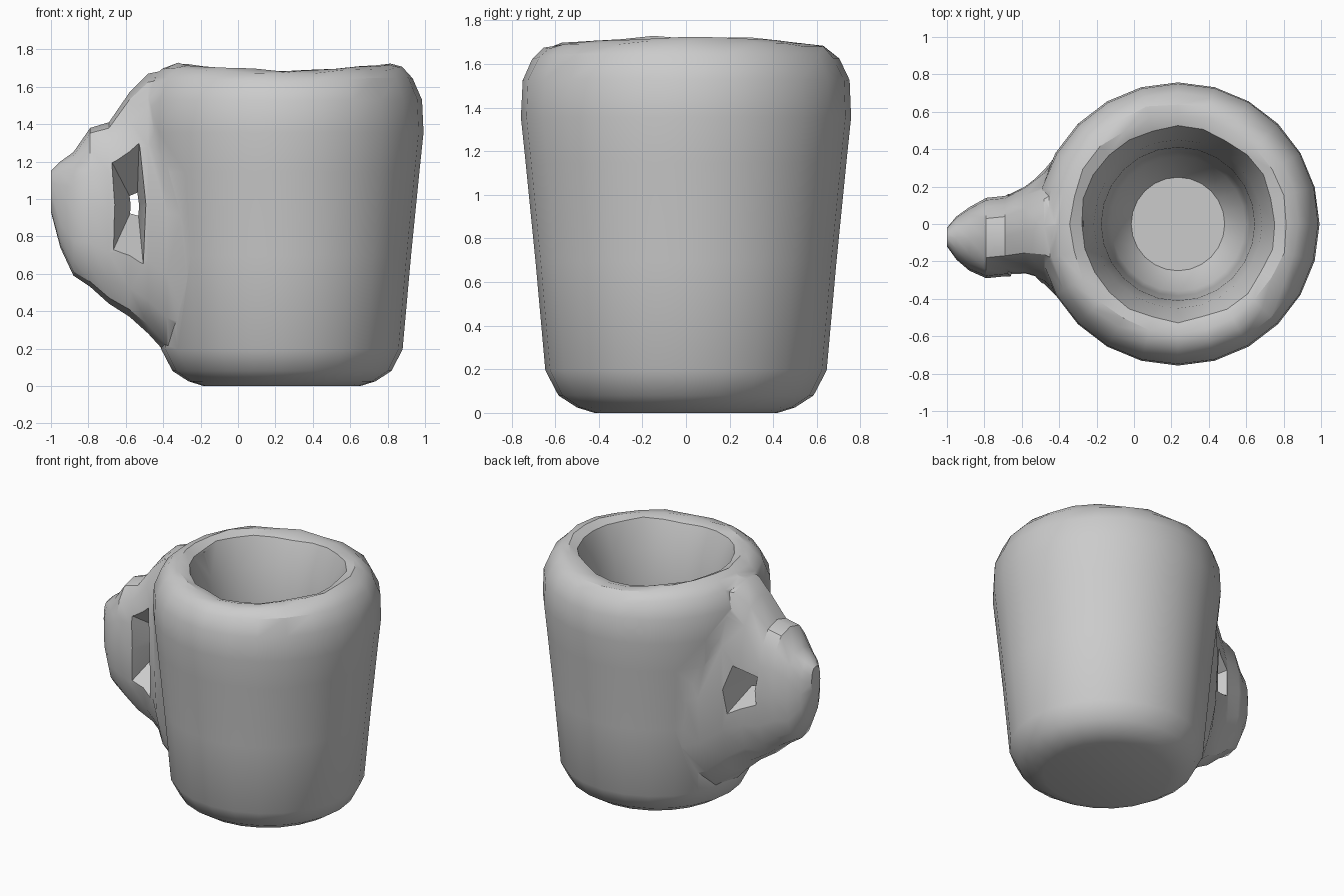
import bpy, bmesh, math, random

random.seed(4)
cube = bpy.data.objects.get("Cube")
if cube:
    bpy.data.objects.remove(cube, do_unlink=True)

# One plain clay colour
clay = bpy.data.materials.new("clay_grey")
clay.use_nodes = True
clay.diffuse_color = (0.6, 0.6, 0.6, 1)
clay.node_tree.nodes["Principled BSDF"].inputs["Base Color"].default_value = (0.6, 0.6, 0.6, 1)


def loft(name, rings):
    """Skin a closed solid through a list of equal-length rings."""
    bm = bmesh.new()
    rows = [[bm.verts.new(p) for p in ring] for ring in rings]
    n = len(rows[0])
    for a, b in zip(rows, rows[1:]):
        for i in range(n):
            j = (i + 1) % n
            bm.faces.new((a[i], a[j], b[j], b[i]))
    bm.faces.new(rows[0])
    bm.faces.new(rows[-1])
    bmesh.ops.recalc_face_normals(bm, faces=bm.faces)
    mesh = bpy.data.meshes.new(name)
    bm.to_mesh(mesh)
    bm.free()
    mesh.materials.append(clay)
    obj = bpy.data.objects.new(name, mesh)
    bpy.context.collection.objects.link(obj)
    return obj


def combine(target, tool, operation):
    """Apply a boolean and discard the tool object."""
    mod = target.modifiers.new("join", 'BOOLEAN')
    mod.operation, mod.object, mod.solver = operation, tool, 'EXACT'
    bpy.context.view_layer.objects.active = target
    bpy.ops.object.modifier_apply(modifier=mod.name)
    bpy.data.objects.remove(tool, do_unlink=True)


# Cup body: outer wall, lumpy rim, funnel mouth, steep inside and sunken floor
CENTRE_X, SIDES = 0.235, 24
profile = [(0.42, 0.005), (0.5, 0.03), (0.585, 0.085), (0.645, 0.2), (0.69, 0.7),
           (0.735, 1.15), (0.757, 1.36), (0.75, 1.53), (0.7, 1.63), (0.645, 1.675),
           (0.58, 1.695), (0.52, 1.67), (0.45, 1.5), (0.41, 1.25), (0.385, 0.8),
           (0.36, 0.45), (0.25, 0.3)]
rings = []
for r, z in profile:
    ring = []
    for i in range(SIDES):
        a = math.tau * i / SIDES
        rim = max(0, 1 - abs(z - 1.69) / 0.2)
        lump = rim * (0.03 * (1 - abs(math.sin(a)) ** 5) + random.uniform(-0.01, 0.01))
        rr = r + rim * random.uniform(-0.01, 0.01)
        ring.append((CENTRE_X + rr * math.cos(a), rr * math.sin(a), z + lump))
    rings.append(ring)
mug = loft("mug", [[(x, y, max(z - 0.005, 0)) for x, y, z in ring] for ring in rings])

# Handle: rounded sections flaring from the tip into the cup wall
# (x, y low, y high, z low, z high)
sections = [(-1.0, -0.12, -0.02, 0.93, 1.15), (-0.95, -0.19, 0.04, 0.74, 1.2),
            (-0.88, -0.25, 0.09, 0.59, 1.25), (-0.79, -0.29, 0.14, 0.53, 1.38),
            (-0.69, -0.28, 0.15, 0.44, 1.41), (-0.58, -0.28, 0.21, 0.37, 1.57),
            (-0.48, -0.32, 0.29, 0.28, 1.67), (-0.38, -0.42, 0.41, 0.17, 1.69),
            (-0.27, -0.47, 0.47, 0.13, 1.67)]
rings = []
for x, y0, y1, z0, z1 in sections:
    ring = []
    for i in range(16):
        c, s = math.cos(math.tau * i / 16), math.sin(math.tau * i / 16)
        y = (y0 + y1) / 2 + (y1 - y0) / 2 * math.copysign(abs(c) ** 0.75, c)
        z = (z0 + z1) / 2 + (z1 - z0) / 2 * math.copysign(abs(s) ** 0.85, s)
        ring.append((x, y, z))
    rings.append(ring)
combine(mug, loft("handle", rings), 'UNION')

# Finger opening: tall at the front, pinched in the middle, low and wide at the back
outline = [(-0.1, 0.23), (0.04, 0.32), (0.07, 0.0), (0.06, -0.3), (-0.09, -0.24), (-0.08, 0.0)]
stations = [(-0.5, -0.59, 1.7, 1.7), (0.0, -0.55, 0.3, 0.2), (0.4, -0.63, 2.2, 0.8)]
rings = [[(x + u * wide, y, 0.97 + v * tall) for u, v in outline]
         for y, x, wide, tall in stations]
combine(mug, loft("finger_opening", rings), 'DIFFERENCE')

# Smooth walls, crisp facets where the surface breaks
bpy.ops.object.select_all(action='DESELECT')
mug.select_set(True)
bpy.context.view_layer.objects.active = mug
bpy.ops.object.shade_smooth_by_angle(angle=math.radians(32))
